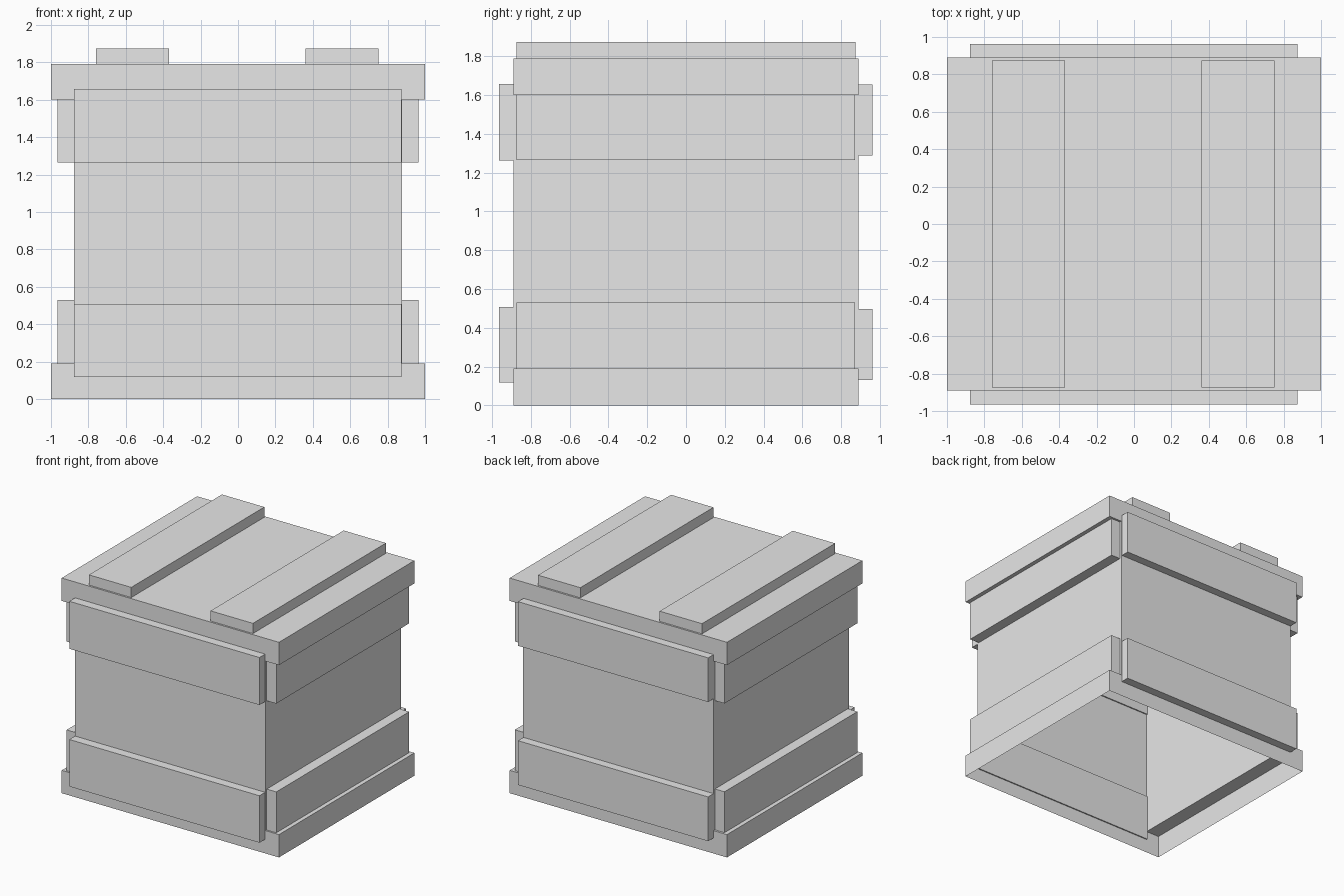
import bpy
import bmesh

default = bpy.data.objects.get("Cube")
if default:
    bpy.data.objects.remove(default, do_unlink=True)

# One plain grey for the whole crate
grey = bpy.data.materials.new("plain_grey")
grey.use_nodes = True
colour = (0.8, 0.8, 0.8, 1)
grey.diffuse_color = colour
grey.node_tree.nodes["Principled BSDF"].inputs["Base Color"].default_value = colour


def finish(name, bm):
    mesh = bpy.data.meshes.new(name)
    bm.to_mesh(mesh)
    bm.free()
    mesh.materials.append(grey)
    obj = bpy.data.objects.new(name, mesh)
    bpy.context.collection.objects.link(obj)
    return obj


def board(name, xs, ys, zs):
    """Box spanning the given (low, high) ranges."""
    bm = bmesh.new()
    bmesh.ops.create_cube(bm, size=1)
    for v in bm.verts:
        for axis, (low, high) in enumerate((xs, ys, zs)):
            v.co[axis] = high if v.co[axis] > 0 else low
    return finish(name, bm)


WALL = 0.877      # half width of the body
LIP = 1.0         # half width of the rims
DEPTH = 0.89      # half depth
TOP = 1.79
RIM_LOW, RIM_HIGH = 0.19, 1.60

# Hollow body with rims on both sides, open underneath
half = [(LIP, 0), (LIP, RIM_LOW), (WALL, RIM_LOW),
        (WALL, RIM_HIGH), (LIP, RIM_HIGH), (LIP, TOP)]
outline = half + [(-x, z) for x, z in reversed(half)]
bm = bmesh.new()
front = [bm.verts.new((x, -DEPTH, z)) for x, z in outline]
back = [bm.verts.new((x, DEPTH, z)) for x, z in outline]
bm.faces.new(front)
bm.faces.new(back[::-1])
for i in range(len(outline)):
    j = (i + 1) % len(outline)
    bm.faces.new((front[i], back[i], back[j], front[j]))
bmesh.ops.recalc_face_normals(bm, faces=bm.faces)
floor = [f for f in bm.faces if all(v.co.z == 0 for v in f.verts)]
bmesh.ops.delete(bm, geom=floor, context="FACES_ONLY")
finish("crate_body", bm)

# Side boards tucked between the rims
for side, sign in (("left", 1), ("right", -1)):
    xs = sorted((sign * WALL, sign * 0.965))
    board(side + "_lower_board", xs, (-0.875, 0.872), (RIM_LOW, 0.53))
    board(side + "_upper_board", xs, (-0.875, 0.872), (1.265, RIM_HIGH))

# Front and back boards, the back ones slightly narrower
board("front_lower_board", (-0.877, 0.873), (-0.965, -0.88), (0.117, 0.508))
board("front_upper_board", (-0.877, 0.873), (-0.965, -0.88), (1.263, 1.658))
board("back_lower_board", (-0.877, 0.873), (0.88, 0.962), (0.13, 0.498))
board("back_upper_board", (-0.877, 0.873), (0.88, 0.962), (1.288, 1.655))

# Planks across the lid
board("right_lid_plank", (-0.76, -0.37), (-0.875, 0.875), (TOP, 1.875))
board("left_lid_plank", (0.36, 0.75), (-0.875, 0.875), (TOP, 1.875))
